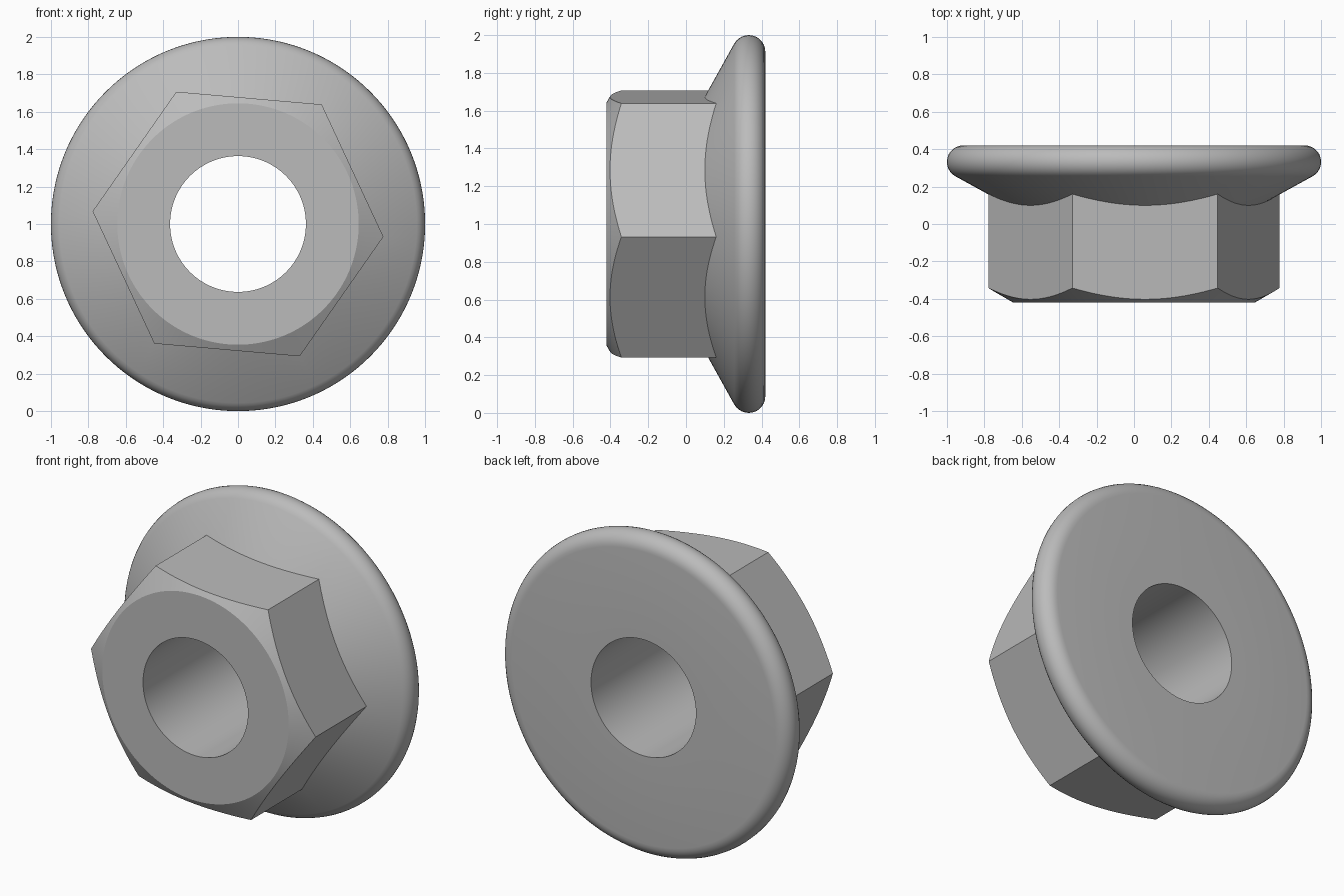
import bpy, bmesh
from math import sin, cos, tan, radians, pi

cube = bpy.data.objects.get("Cube")
if cube:
    bpy.data.objects.remove(cube, do_unlink=True)

STEPS = 24                       # segments per hexagon side
TURN = radians(-5)               # angle of the first hexagon corner
CORNER = 0.78                    # hexagon radius at its corners
BORE = 0.363
FRONT, BACK = -0.42, 0.42
CHAMFER_START = 0.645
RIM_R, RIM_Y, RIM_ROUND = 0.912, 0.332, 0.088
SLOPE = tan(radians(30))


def hex_radius(a):
    """Distance from the axis to the hexagon outline."""
    return CORNER * cos(pi / 6) / cos(a % (pi / 3) - pi / 6)


def section(a):
    """Closed (radius, y) outline of the nut at an angle from a corner."""
    r = hex_radius(a)
    pts = [(BORE, FRONT), (CHAMFER_START, FRONT),
           (r, FRONT + (r - CHAMFER_START) * SLOPE),      # chamfer edge
           (r, 0.16 + (r - CORNER) * SLOPE)]              # flange cone meets flats
    for i in range(13):                                   # rounded rim
        t = radians(-60 + 150 * i / 12)
        pts.append((RIM_R + RIM_ROUND * cos(t), RIM_Y + RIM_ROUND * sin(t)))
    pts.append((BORE, BACK))
    return pts


# Flanged hexagonal nut, swept around its bore
bm = bmesh.new()
rings = []
for k in range(6 * STEPS):
    a = k * pi / 3 / STEPS
    rings.append([bm.verts.new((r * cos(a + TURN), y, 1 + r * sin(a + TURN)))
                  for r, y in section(a)])
for k, ring in enumerate(rings):
    after = rings[(k + 1) % len(rings)]
    for i in range(len(ring)):
        j = (i + 1) % len(ring)
        bm.faces.new((ring[i], ring[j], after[j], after[i]))
bmesh.ops.recalc_face_normals(bm, faces=bm.faces)
mesh = bpy.data.meshes.new("flanged_hex_nut")
bm.to_mesh(mesh)
bm.free()
nut = bpy.data.objects.new("flanged_hex_nut", mesh)
bpy.context.collection.objects.link(nut)

# Plain steel grey
steel = bpy.data.materials.new("steel_grey")
steel.use_nodes = True
colour = (0.5, 0.5, 0.5, 1)
steel.diffuse_color = colour
steel.node_tree.nodes["Principled BSDF"].inputs["Base Color"].default_value = colour
mesh.materials.append(steel)

# Smooth rim and bore, crisp hexagon edges
bpy.ops.object.select_all(action="DESELECT")
nut.select_set(True)
bpy.context.view_layer.objects.active = nut
bpy.ops.object.shade_smooth_by_angle(angle=radians(25))
